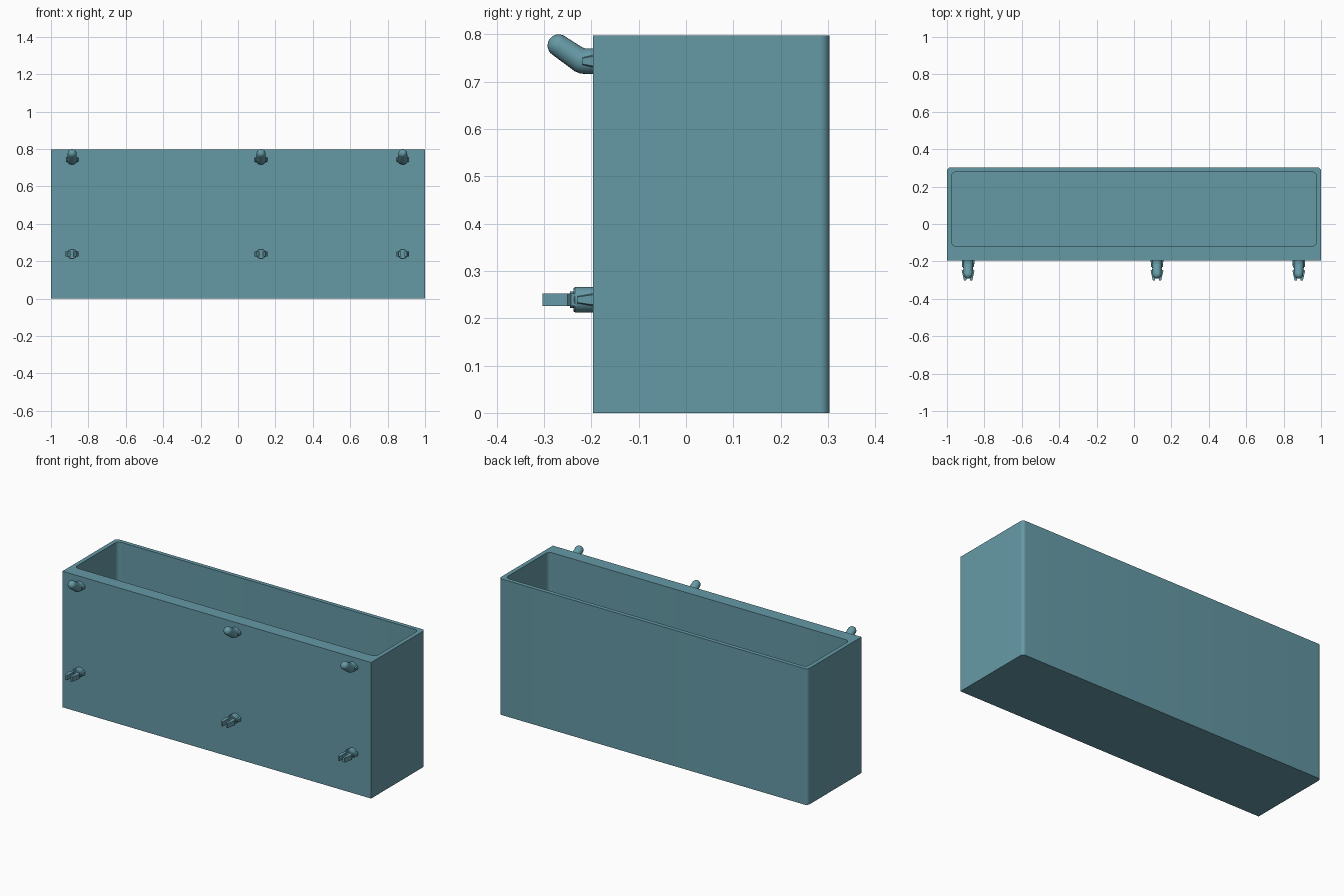
import bpy, bmesh
from math import sin, cos, pi, radians

if "Cube" in bpy.data.objects:
    bpy.data.objects.remove(bpy.data.objects["Cube"])

mat = bpy.data.materials.new("teal")
mat.diffuse_color = (0.13, 0.32, 0.38, 1)
mat.use_nodes = True
mat.node_tree.nodes["Principled BSDF"].inputs["Base Color"].default_value = mat.diffuse_color


def finish(bm, name, smooth=True):
    bmesh.ops.remove_doubles(bm, verts=bm.verts, dist=1e-5)
    bmesh.ops.recalc_face_normals(bm, faces=bm.faces)
    me = bpy.data.meshes.new(name)
    bm.to_mesh(me)
    bm.free()
    ob = bpy.data.objects.new(name, me)
    bpy.context.collection.objects.link(ob)
    me.materials.append(mat)
    if smooth:
        bpy.ops.object.select_all(action='DESELECT')
        bpy.context.view_layer.objects.active = ob
        ob.select_set(True)
        bpy.ops.object.shade_smooth_by_angle(angle=radians(30))
    return ob


def loft(name, loops):
    # skin a stack of equal-length loops, capping both ends
    bm = bmesh.new()
    rings = [[bm.verts.new(p) for p in lp] for lp in loops]
    n = len(rings[0])
    for a, b in zip(rings, rings[1:]):
        for i in range(n):
            j = (i + 1) % n
            bm.faces.new((a[i], a[j], b[j], b[i]))
    bm.faces.new(rings[0])
    bm.faces.new(rings[-1])
    return finish(bm, name)


def rect(x, y0, y1, z, r_front, r_back, seg=8):
    pts = []
    for k, (sx, yy, sy, r) in enumerate(((1, y1, 1, r_back), (-1, y1, 1, r_back),
                                         (-1, y0, -1, r_front), (1, y0, -1, r_front))):
        for s in range(seg + 1):
            a = (k + s / seg) * pi / 2
            pts.append((sx * (x - r) + r * cos(a), yy - sy * r + r * sin(a), z))
    return pts


def tube(name, x, path, n=24):
    # path entries: y, z, upward tilt in degrees, radius
    loops = []
    for y, z, tilt, r in path:
        t = radians(tilt)
        loops.append([(x + r * cos(2 * pi * i / n),
                       y + r * sin(2 * pi * i / n) * sin(t),
                       z + r * sin(2 * pi * i / n) * cos(t)) for i in range(n)])
    return loft(name, loops)


def prism(name, outline, z0, z1):
    return loft(name, [[(x, y, z) for x, y in outline] for z in (z0, z1)])


# Open bin: outer shell, rim, cavity
H, FLOOR, F = 0.797, 0.025, -0.196
loft("bin", [rect(1, F, 0.303, 0, 0, 0.02), rect(1, F, 0.303, H, 0, 0.02),
             rect(0.975, -0.12, 0.279, H, 0.025, 0.025),
             rect(0.975, -0.12, 0.279, FLOOR, 0.025, 0.025)])

ZH, ZC, R = 0.743, 0.239, 0.027
for k, x in enumerate((-0.887, 0.123, 0.881)):
    # Upper hook: stub, elbow, angled arm with domed tip
    path = [(F + 0.005, ZH, 0, R), (-0.212, ZH, 0, R), (-0.219, 0.7435, 9, R),
            (-0.226, 0.7465, 20, 0.0265), (-0.234, 0.752, 34, 0.025)]
    for s in range(7):
        a = s / 6 * pi / 2 * 0.98
        d = 0.0235 * sin(a)
        path.append((-0.269 - d * cos(radians(34)), 0.776 + d * sin(radians(34)),
                     34, 0.0235 * cos(a)))
    tube(f"hook_{k}", x, path)

    # Lower clip: round stub with chamfered end
    tube(f"clip_stub_{k}", x, [(F + 0.005, ZC, 0, R), (-0.234, ZC, 0, R),
                               (-0.238, ZC, 0, 0.024), (-0.238, ZC, 0, 0.017),
                               (-0.245, ZC, 0, 0.017)])
    for side in (-1, 1):
        # Barbed snap prongs either side of a slot
        prism(f"prong_{k}_{side}",
              [(x + side * px, py) for px, py in
               ((0.008, -0.23), (0.024, -0.23), (0.026, -0.243), (0.034, -0.25),
                (0.022, -0.303), (0.010, -0.303))], ZC - 0.0135, ZC + 0.0135)
        # Tapered side ribs at the base of both pegs
        for z, end, nm in ((ZH, -0.219, "hook"), (ZC, -0.229, "clip")):
            loft(f"{nm}_rib_{k}_{side}",
                 [[(x + side * px, F + 0.003, z + pz) for px, pz in
                   ((0.015, -0.016), (0.034, -0.011), (0.034, 0.011), (0.015, 0.016))],
                  [(x + side * px, end, z + pz) for px, pz in
                   ((0.015, -0.010), (0.032, -0.006), (0.032, 0.006), (0.015, 0.010))]])
